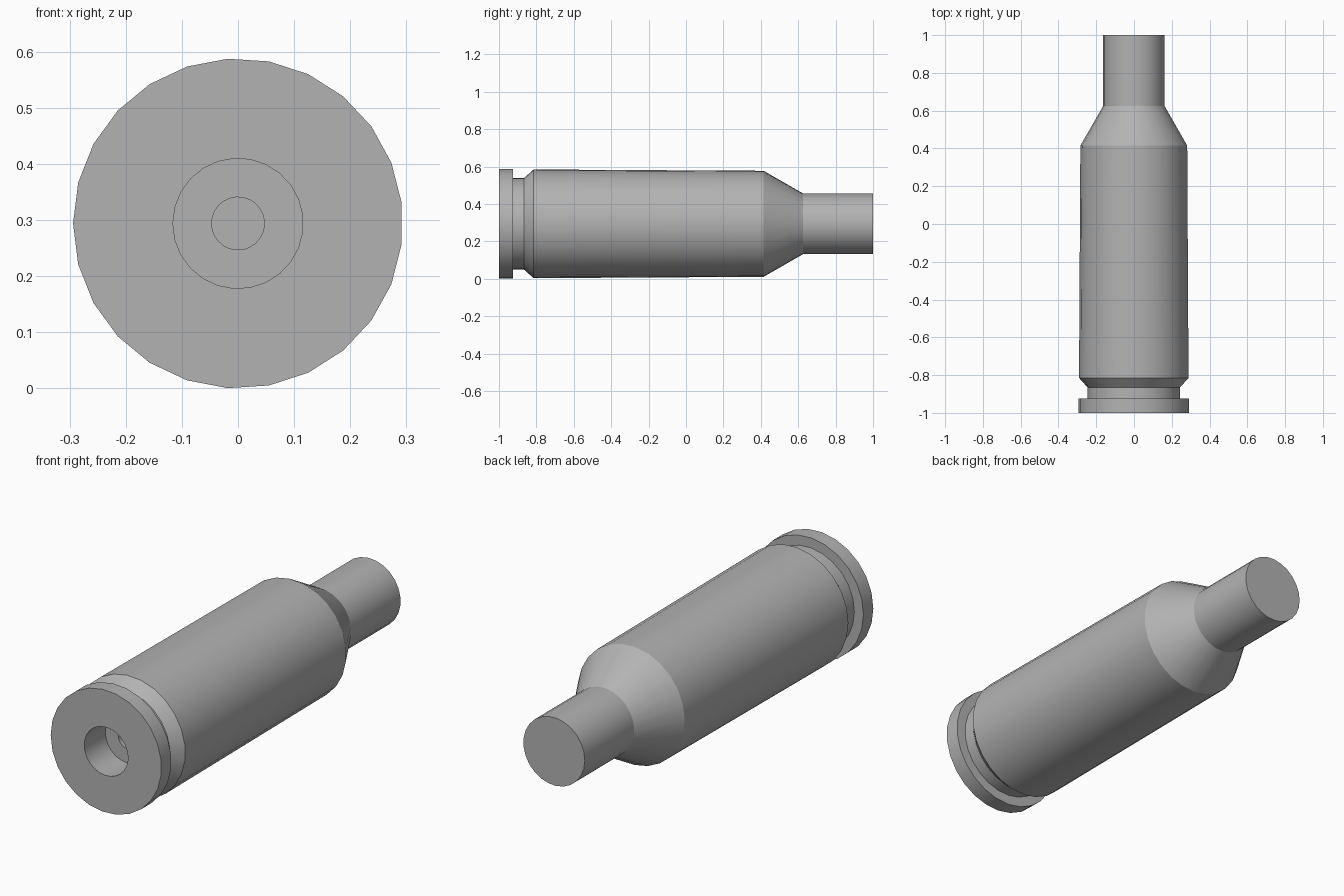
import bpy, bmesh
from math import cos, sin, pi, radians

SIDES = 25
RIM = 0.294

old = bpy.data.objects.get("Cube")
if old:
    bpy.data.objects.remove(old, do_unlink=True)

# Single metal colour
metal = bpy.data.materials.new("grey metal")
metal.use_nodes = True
colour = (0.45, 0.45, 0.45, 1)
metal.diffuse_color = colour
metal.node_tree.nodes["Principled BSDF"].inputs["Base Color"].default_value = colour


def lathe(name, profile):
    """Turn (radius, y) points around the long axis and cap both ends."""
    bm = bmesh.new()
    rings = []
    for radius, y in profile:
        angles = [pi + 2 * pi * i / SIDES for i in range(SIDES)]
        rings.append([bm.verts.new((radius * cos(a), y, RIM + radius * sin(a)))
                      for a in angles])
    for a, b in zip(rings, rings[1:]):
        for i in range(SIDES):
            j = (i + 1) % SIDES
            bm.faces.new((a[i], a[j], b[j], b[i]))
    bm.faces.new(rings[0])
    bm.faces.new(rings[-1])
    bmesh.ops.recalc_face_normals(bm, faces=bm.faces)
    mesh = bpy.data.meshes.new(name)
    bm.to_mesh(mesh)
    bm.free()
    mesh.materials.append(metal)
    obj = bpy.data.objects.new(name, mesh)
    bpy.context.collection.objects.link(obj)
    bpy.ops.object.select_all(action="DESELECT")
    obj.select_set(True)
    bpy.context.view_layer.objects.active = obj
    bpy.ops.object.shade_smooth_by_angle(angle=radians(29))
    return obj


flash_hole = [(0.047, -0.72), (0.047, -0.84)]
primer_pocket = [(0.116, -0.84), (0.116, -1)]
rim = [(RIM, -1), (RIM, -0.925)]
groove = [(0.246, -0.925), (0.246, -0.865)]
body = [(0.291, -0.815), (0.284, 0.415)]
neck = [(0.163, 0.625), (0.163, 1)]

lathe("cartridge_case", flash_hole + primer_pocket + rim + groove + body + neck)
